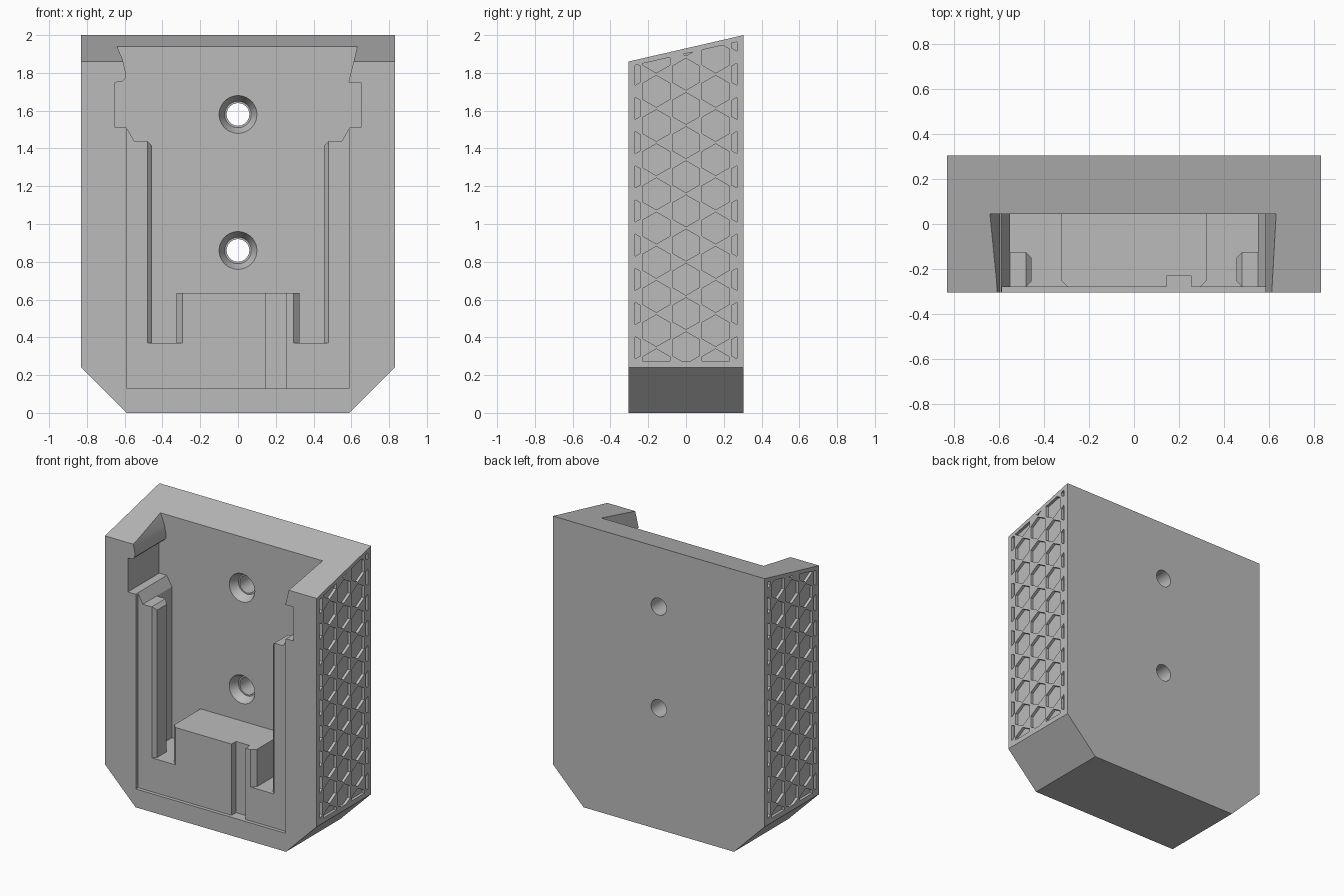
import bpy
import bmesh
from math import pi, radians
from mathutils import Vector, Matrix

cube = bpy.data.objects.get("Cube")
if cube:
    bpy.data.objects.remove(cube, do_unlink=True)

grey = bpy.data.materials.new("matte grey")
grey.use_nodes = True
colour = (0.5, 0.5, 0.5, 1)
grey.diffuse_color = colour
grey.node_tree.nodes["Principled BSDF"].inputs["Base Color"].default_value = colour

FRONT, BACK, FLOOR, RECESS = -0.305, 0.305, 0.045, -0.28
SIDE = 0.83


def finish(name, bm):
    bmesh.ops.recalc_face_normals(bm, faces=bm.faces)
    mesh = bpy.data.meshes.new(name)
    bm.to_mesh(mesh)
    bm.free()
    mesh.materials.append(grey)
    obj = bpy.data.objects.new(name, mesh)
    bpy.context.collection.objects.link(obj)
    return obj


def prism(name, outline, direction):
    """Extrude a closed 3D outline along a direction."""
    bm = bmesh.new()
    face = bm.faces.new([bm.verts.new(p) for p in outline])
    grown = bmesh.ops.extrude_face_region(bm, geom=[face], use_keep_orig=True)
    moved = [v for v in grown["geom"] if isinstance(v, bmesh.types.BMVert)]
    bmesh.ops.translate(bm, verts=moved, vec=direction)
    return finish(name, bm)


def front_prism(name, points, y0, y1):
    return prism(name, [(x, y0, z) for x, z in points], (0, y1 - y0, 0))


def combine(target, tool, operation):
    """Apply a boolean and discard the tool."""
    tool.hide_render = True
    mod = target.modifiers.new(tool.name, "BOOLEAN")
    mod.operation, mod.solver, mod.object = operation, "EXACT", tool
    graph = bpy.context.evaluated_depsgraph_get()
    result = bpy.data.meshes.new_from_object(target.evaluated_get(graph))
    target.modifiers.clear()
    target.data = result
    bpy.data.objects.remove(tool, do_unlink=True)


# Outer shell with chamfered lower corners
body = front_prism("wall_holder", [(-0.59, 0), (0.59, 0), (SIDE, 0.24), (SIDE, 2.1),
                                   (-SIDE, 2.1), (-SIDE, 0.24)], FRONT, BACK)

# Sloping top
combine(body, prism("top_slope", [(-1, -0.61, 1.79), (-1, 0.61, 2.07), (-1, 0.61, 2.5),
                                  (-1, -0.61, 2.5)], (2, 0, 0)), "DIFFERENCE")

# Main pocket: funnel mouth, wide notch, ledges and straight lower walls
right_half = [(0.55, 0.37), (0.55, 1.44), (0.59, 1.51), (0.65, 1.51), (0.65, 1.75),
              (0.585, 1.75), (0.656, 2.04)]
left_half = [(-0.684, 2.04), (-0.64, 1.94), (-0.61, 1.87), (-0.595, 1.8), (-0.597, 1.77),
             (-0.615, 1.752), (-0.65, 1.75), (-0.65, 1.51), (-0.59, 1.51), (-0.55, 1.44),
             (-0.55, 0.37)]
combine(body, front_prism("pocket", right_half + left_half, -0.5, FLOOR), "DIFFERENCE")

# Raised centre block with chamfered front corners
plan = [(0.325, 0.1), (0.325, -0.25), (0.29, -0.285)]
plan += [(-x, y) for x, y in reversed(plan)]
combine(body, prism("centre_block", [(x, y, 0.3) for x, y in plan], (0, 0, 0.335)), "UNION")

# Guide rails with bevelled inner ends
for side in (-1, 1):
    bm = bmesh.new()
    bmesh.ops.create_cube(bm, size=1, matrix=Matrix.Translation((side * 0.5125, -0.2025, 0.87))
                          @ Matrix.Diagonal((0.115, 0.155, 1.14, 1)))
    inner = [e for e in bm.edges if all(abs(v.co.x) < 0.5 for v in e.verts)]
    bmesh.ops.bevel(bm, geom=inner, offset=0.025, segments=1, affect="EDGES")
    combine(body, finish("guide_rail", bm), "UNION")

# Shallow front recess and the key slot in the block
combine(body, front_prism("front_recess", [(-0.587, 0.13), (0.587, 0.13), (0.587, 1.6),
                                           (-0.587, 1.6)], -0.5, RECESS), "DIFFERENCE")
combine(body, front_prism("key_slot", [(0.145, 0.13), (0.255, 0.13), (0.255, 0.8),
                                       (0.145, 0.8)], -0.5, -0.23), "DIFFERENCE")

# Countersunk screw holes
for z in (0.86, 1.58):
    for name, y0, y1, r0, r1 in (("screw_hole", 0, 0.4, 0.06, 0.06),
                                 ("countersink", FLOOR - 0.02, FLOOR + 0.06, 0.11, 0.07)):
        bm = bmesh.new()
        place = Matrix.Translation((0, (y0 + y1) / 2, z)) @ Matrix.Rotation(-pi / 2, 4, "X")
        bmesh.ops.create_cone(bm, cap_ends=True, segments=48, radius1=r0, radius2=r1,
                              depth=y1 - y0, matrix=place)
        combine(body, finish(name, bm), "DIFFERENCE")

# Honeycomb pockets on both sides, trimmed to an even border
DEPTH, PITCH = 0.02, 0.181
borders = [((0, 0.27, 0), (0, 1, 0)), ((0, -0.27, 0), (0, -1, 0)),
           ((0, 0, 0.275), (0, 0, -1)), ((0, 0, 1.902), (0, -0.14, 0.61))]
for side in (-1, 1):
    bm = bmesh.new()
    for column in range(-2, 3):
        for row in range(-1, 10):
            z = 0.345 + PITCH * (row + 0.5 * (column % 2))
            place = Matrix.Translation((side * (SIDE - DEPTH), column * 0.157, z))
            turn = Matrix.Rotation(pi / 2, 4, "Y") @ Matrix.Rotation(pi / 2, 4, "Z")
            bmesh.ops.create_circle(bm, cap_ends=True, segments=6, radius=0.084,
                                    matrix=place @ turn)
    for point, normal in borders:
        bmesh.ops.bisect_plane(bm, geom=bm.verts[:] + bm.edges[:] + bm.faces[:],
                               plane_co=point, plane_no=normal, clear_outer=True)
    grown = bmesh.ops.extrude_face_region(bm, geom=bm.faces[:], use_keep_orig=True)
    moved = [v for v in grown["geom"] if isinstance(v, bmesh.types.BMVert)]
    bmesh.ops.translate(bm, verts=moved, vec=Vector((side * 0.05, 0, 0)))
    combine(body, finish("honeycomb", bm), "DIFFERENCE")

# Smooth the round holes, keep every edge crisp
bpy.ops.object.select_all(action="DESELECT")
body.select_set(True)
bpy.context.view_layer.objects.active = body
bpy.ops.object.shade_smooth_by_angle(angle=radians(25))
